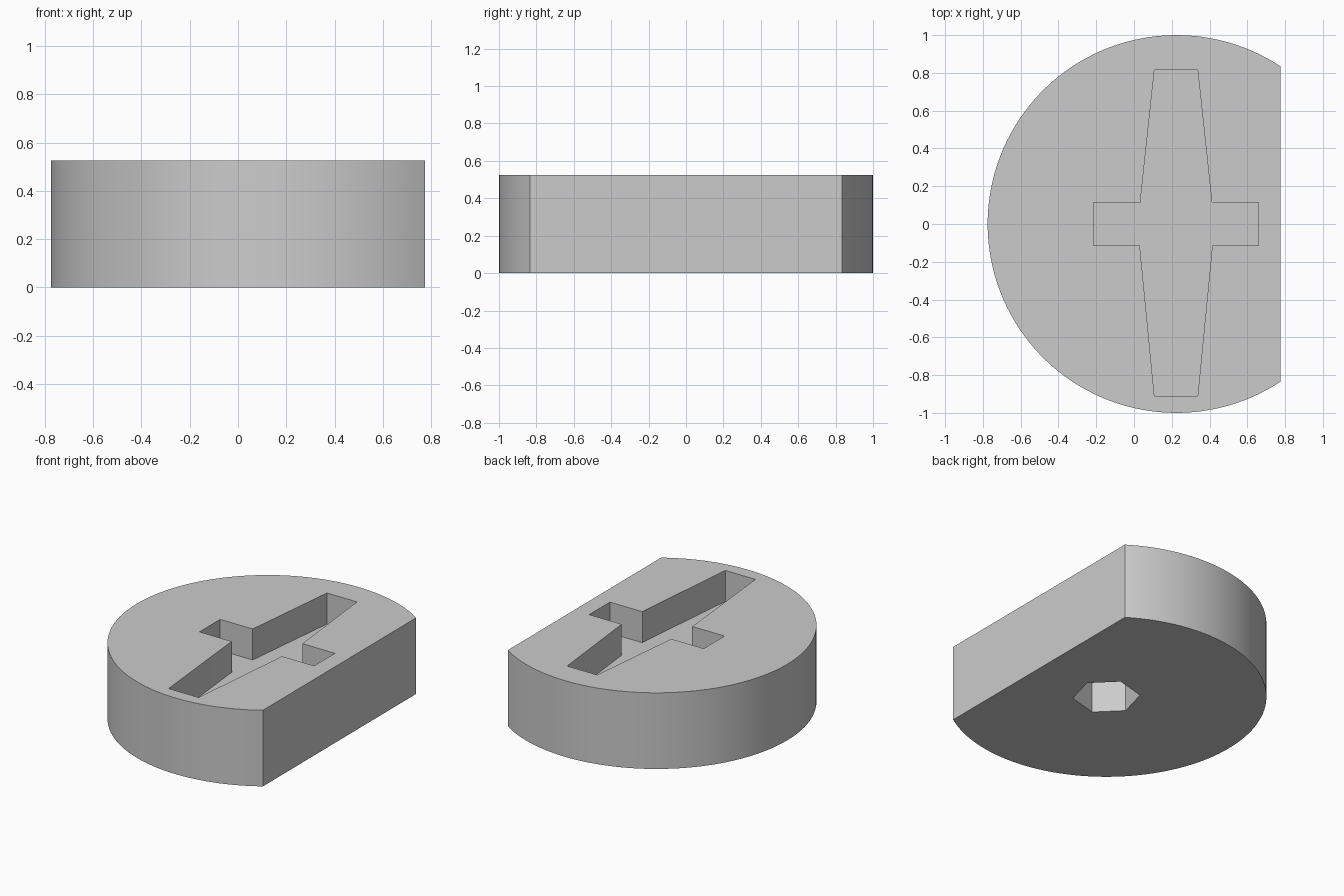
import bpy, math

if "Cube" in bpy.data.objects:
    bpy.data.objects.remove(bpy.data.objects["Cube"])

HEIGHT = 0.525
CX = 0.225      # centre of the round body
FLAT_X = 0.775  # position of the flat side

grey = bpy.data.materials.new("plain_grey")
grey.diffuse_color = (0.6, 0.6, 0.6, 1)
grey.use_nodes = True
grey.node_tree.nodes["Principled BSDF"].inputs["Base Color"].default_value = grey.diffuse_color


def prism(name, outline, z0, z1):
    """Extrude a counter-clockwise outline between two heights."""
    n = len(outline)
    verts = [(x, y, z) for z in (z0, z1) for x, y in outline]
    faces = [list(range(n))[::-1], list(range(n, 2 * n))]
    faces += [[i, (i + 1) % n, n + (i + 1) % n, n + i] for i in range(n)]
    mesh = bpy.data.meshes.new(name)
    mesh.from_pydata(verts, [], faces)
    mesh.materials.append(grey)
    obj = bpy.data.objects.new(name, mesh)
    bpy.context.collection.objects.link(obj)
    return obj


def ring(radius, start, end, count):
    """Points along an arc about the body centre, angles in radians."""
    step = (end - start) / count
    return [(CX + radius * math.cos(start + i * step),
             radius * math.sin(start + i * step)) for i in range(count + 1)]


# Round body with one flat side
a = math.acos(FLAT_X - CX)
body = prism("knob_body", ring(1.0, a, 2 * math.pi - a, 96), 0, HEIGHT)

# Cross-shaped pocket in the top: tapered blades and a short crossbar
pocket = [(0.108, -0.91), (0.337, -0.91), (0.412, -0.14), (0.412, -0.113),
          (0.66, -0.113), (0.66, 0.113), (0.412, 0.113), (0.337, 0.815),
          (0.108, 0.815), (0.033, 0.113), (-0.215, 0.113), (-0.215, -0.113),
          (0.033, -0.113), (0.033, -0.14)]
pocket_cutter = prism("pocket_cutter", pocket, HEIGHT - 0.214, HEIGHT + 0.1)

# Blind hexagonal socket in the underside
t = math.radians(15)
hexagon = ring(0.21, t, t + 2 * math.pi, 6)[:-1]
socket_cutter = prism("socket_cutter", hexagon, -0.1, 0.26)

# Cut both recesses, then drop the cutters
for cutter in (pocket_cutter, socket_cutter):
    mod = body.modifiers.new(cutter.name, 'BOOLEAN')
    mod.operation = 'DIFFERENCE'
    mod.solver = 'EXACT'
    mod.object = cutter
    bpy.context.view_layer.objects.active = body
    bpy.ops.object.modifier_apply(modifier=mod.name)
    bpy.data.objects.remove(cutter)

bpy.ops.object.select_all(action='DESELECT')
body.select_set(True)
bpy.context.view_layer.objects.active = body
bpy.ops.object.shade_smooth_by_angle(angle=math.radians(20))
